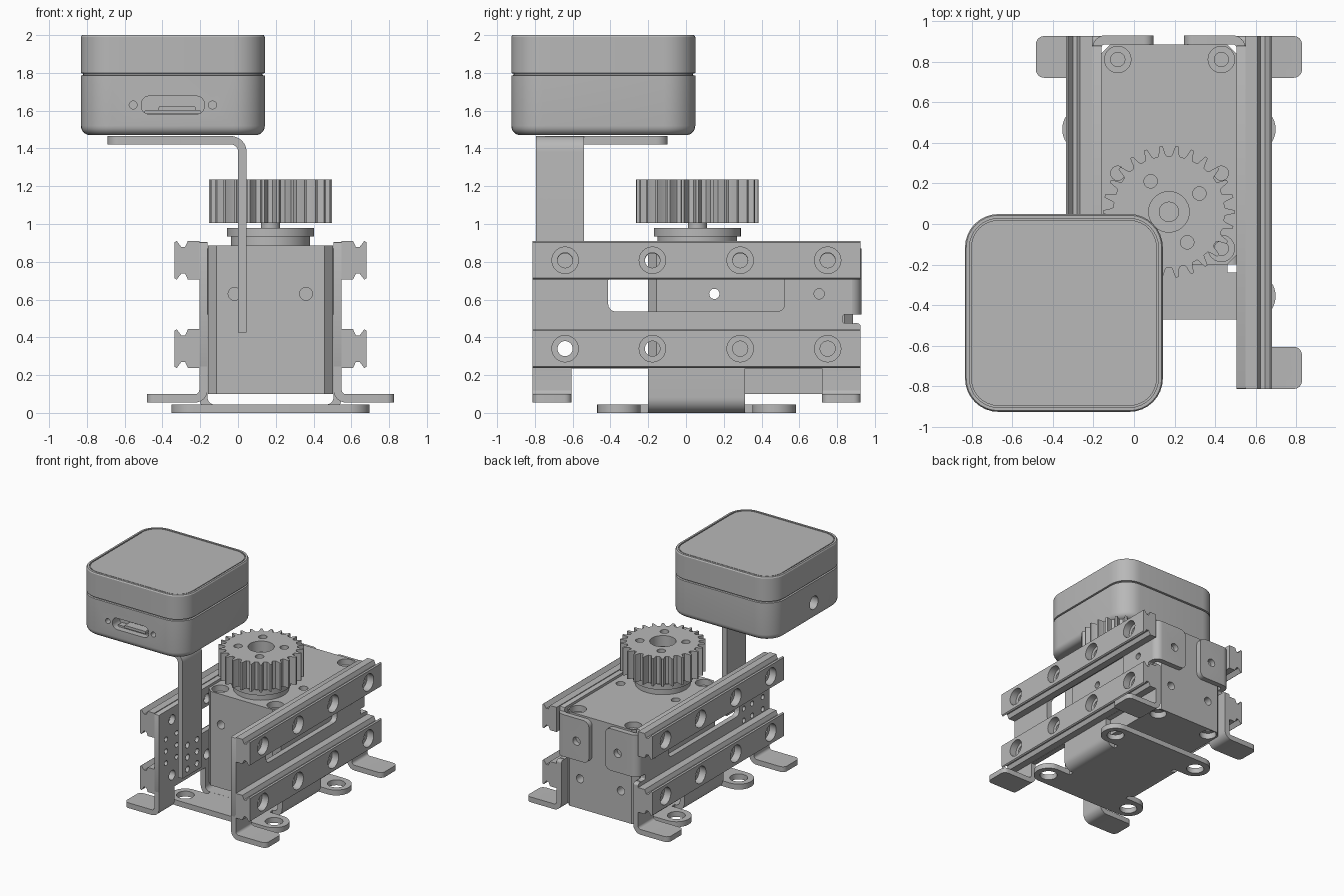
import bpy, bmesh
from math import pi, cos, sin, tan
from mathutils import Matrix, Vector

cube = bpy.data.objects.get("Cube")
if cube:
    bpy.data.objects.remove(cube)

grey = bpy.data.materials.new("plain grey")
grey.use_nodes = True
grey.diffuse_color = (0.48, 0.48, 0.48, 1)
grey.node_tree.nodes["Principled BSDF"].inputs["Base Color"].default_value = (0.48, 0.48, 0.48, 1)

CX = 0.172          # symmetry plane of the side frames
AXIS = {"X": Matrix.Rotation(pi / 2, 4, "Y"), "Y": Matrix.Rotation(-pi / 2, 4, "X"), "Z": Matrix()}


def finish(name, bm):
    bmesh.ops.recalc_face_normals(bm, faces=bm.faces)
    me = bpy.data.meshes.new(name)
    bm.to_mesh(me)
    bm.free()
    ob = bpy.data.objects.new(name, me)
    bpy.context.collection.objects.link(ob)
    me.materials.append(grey)
    return ob


def smooth(ob):
    bpy.ops.object.select_all(action="DESELECT")
    bpy.context.view_layer.objects.active = ob
    ob.select_set(True)
    bpy.ops.object.shade_smooth_by_angle(angle=0.5)
    return ob


def loft(bm, rings):
    """Closed skin through rings of equal length."""
    rows = [[bm.verts.new(p) for p in ring] for ring in rings]
    n = len(rows[0])
    for a, b in zip(rows, rows[1:]):
        for i in range(n):
            bm.faces.new((a[i], a[(i + 1) % n], b[(i + 1) % n], b[i]))
    bm.faces.new(rows[0])
    bm.faces.new(rows[-1])
    return rows


def prism(name, pts, axis, lo, hi):
    place = {"X": lambda p, d: (d, p[0], p[1]), "Y": lambda p, d: (p[0], d, p[1]),
             "Z": lambda p, d: (p[0], p[1], d)}[axis]
    bm = bmesh.new()
    loft(bm, [[place(p, d) for p in pts] for d in (lo, hi)])
    return finish(name, bm)


def round_rect(x0, x1, y0, y1, r, n=8):
    out = []
    for k, (cx, cy) in enumerate(((x1 - r, y1 - r), (x0 + r, y1 - r), (x0 + r, y0 + r), (x1 - r, y0 + r))):
        for i in range(n + 1):
            a = pi / 2 * (k + i / n)
            out.append((cx + r * cos(a), cy + r * sin(a)))
    return out


def turned(name, items, n=32):
    """Turned solids; each item is (position, axis, [(radius, distance), ...])."""
    bm = bmesh.new()
    for pos, axis, prof in items:
        m = Matrix.Translation(pos) @ AXIS[axis]
        loft(bm, [[m @ Vector((r * cos(2 * pi * i / n), r * sin(2 * pi * i / n), h)) for i in range(n)]
                  for r, h in prof])
    return finish(name, bm)


def hole(x, y, z, axis, r, depth):
    return ((x, y, z), axis, [(r, -depth), (r, depth)])


def cut(ob, *tools):
    for t in tools:
        mod = ob.modifiers.new("cut", "BOOLEAN")
        mod.operation, mod.solver, mod.object = "DIFFERENCE", "EXACT", t
        bpy.ops.object.select_all(action="DESELECT")
        bpy.context.view_layer.objects.active = ob
        ob.select_set(True)
        bpy.ops.object.modifier_apply(modifier=mod.name)
        bpy.data.objects.remove(t)
    return ob


def bent(name, path, r, t, axis, lo, hi, corner=0.0):
    """Folded sheet: centreline with rounded bends, optional rounded corners at its last end."""
    p = [Vector(q) for q in path]
    line = [(p[0], (p[1] - p[0]).normalized())]
    for a, b, c in zip(p, p[1:], p[2:]):
        d0, d1 = (b - a).normalized(), (c - b).normalized()
        turn = d0.angle_signed(d1) * -1
        k = r * tan(abs(turn) / 2)
        side = 1 if turn > 0 else -1
        centre = b - d0 * k + Vector((-d0.y, d0.x)) * r * side
        for i in range(9):
            rot = Matrix.Rotation(turn * i / 8, 2)
            line.append((centre + rot @ (b - d0 * k - centre), rot @ d0))
    line.append((p[-1], (p[-1] - p[-2]).normalized()))
    left = [q + Vector((-d.y, d.x)) * t / 2 for q, d in line]
    right = [q - Vector((-d.y, d.x)) * t / 2 for q, d in line]
    ob = prism(name, left + right[::-1], axis, lo, hi)
    if corner:
        n = len(left)
        bm = bmesh.new()
        bm.from_mesh(ob.data)
        ends = {n - 1, n}, {3 * n - 1, 3 * n}
        edges = [e for e in bm.edges if {v.index for v in e.verts} in ends]
        bmesh.ops.bevel(bm, geom=edges, offset=corner, segments=6, profile=0.5, affect="EDGES")
        bm.to_mesh(ob.data)
        bm.free()
    return smooth(ob)


# Motor body with chamfered upright edges and screw holes
body = prism("motor_body", round_rect(-0.16, 0.504, -0.2, 0.885, 0.045, 1), "Z", 0.1, 0.885)
screws = []
for x in (-0.08, 0.43):
    screws.append(hole(x, 0.25, 0.885, "Z", 0.035, 0.1))
    for y in (0.81, -0.12):
        for z, s in ((0.885, 1), (0.1, -1)):
            screws.append(((x, y, z), "Z", [(0.035, -0.14 * s), (0.035, -0.05 * s), (0.065, -0.05 * s), (0.065, 0.05 * s)]))
for x in (-0.018, 0.36):
    screws += [hole(x, -0.2, 0.63, "Y", 0.034, 0.08), hole(x, 0.885, 0.35, "Y", 0.034, 0.08)]
screws.append(hole(CX, 0.15, 0.63, "X", 0.027, 1))
smooth(cut(body, turned("screw_cutter", screws)))

# Output hub, shaft and spur gear
GX, GY = 0.172, 0.06
smooth(turned("hub", [((GX, GY, 0), "Z", [(0.21, 0.87), (0.21, 0.935), (0.23, 0.935), (0.23, 0.98)])], 64))
smooth(turned("shaft", [((GX, GY, 0), "Z", [(0.05, 0.97), (0.05, 1.17)])]))
teeth = 26
outline = []
for i in range(teeth):
    for f, r in ((-0.32, 0.275), (-0.24, 0.285), (-0.14, 0.312), (-0.09, 0.325),
                 (0.09, 0.325), (0.14, 0.312), (0.24, 0.285), (0.32, 0.275)):
        a = 2 * pi * (i + f) / teeth
        outline.append((GX + r * cos(a), GY + r * sin(a)))
gear = prism("gear", outline, "Z", 1.005, 1.235)
bores = [hole(GX, GY, 1.1, "Z", 0.1, 0.3)]
for k in range(4):
    a = pi * (0.672 - k / 2)
    bores.append(hole(GX + 0.175 * cos(a), GY + 0.175 * sin(a), 1.1, "Z", 0.033, 0.3))
smooth(cut(gear, turned("bore_cutter", bores)))

# Side frames, guide rails, feet and rear tabs on both sides
BACK, FRONT = 0.925, -0.812
RAIL_Y = (-0.64, -0.178, 0.287, 0.75)
for s, side in ((1, "left"), (-1, "right")):
    X = lambda u: CX + s * u
    plate = prism(side + "_side_plate", round_rect(FRONT, BACK - 0.045, 0.235, 0.905, 0.01, 2), "X", X(0.333), X(0.377))
    bores = [hole(X(0.355), y, z, "X", 0.04, 0.1) for y in RAIL_Y for z in (0.34, 0.805)]
    bores.append(hole(X(0.355), 0.705, 0.63, "X", 0.027, 0.1))
    if s < 0:
        bores += [hole(X(0.355), y, z, "X", 0.02, 0.1) for y in (-0.72, -0.58, -0.47) for z in (0.47, 0.57, 0.67)]
    window = prism("window_cutter", round_rect(-0.412, 0.522, 0.537, 0.74, 0.04), "X", X(0.25), X(0.45))
    notch = prism("notch_cutter", round_rect(0.83, 1.0, 0.475, 0.52, 0.01), "X", X(0.25), X(0.45))
    smooth(cut(plate, window, notch, turned("plate_cutter", bores)))
    # Rear edge below the tab
    prism(side + "_rear_edge", round_rect(0.87, BACK, 0.235, 0.475, 0.02), "X", X(0.333), X(0.377))

    tab = bent(side + "_rear_tab", [(X(0.355), 0.86), (X(0.355), 0.907), (X(0.075), 0.907)],
               0.042, 0.044, "Z", 0.52, 0.87, 0.05)
    smooth(cut(tab, turned("tab_cutter", [hole(X(0.19), 0.907, 0.68, "Y", 0.034, 0.1)])))

    for end, lo, hi in (("front", FRONT, -0.605), ("rear", 0.72, BACK)):
        bent(f"{side}_{end}_foot", [(X(0.355), 0.26), (X(0.355), 0.077), (X(0.655), 0.077)],
             0.045, 0.044, "Y", lo, hi, 0.04)

    for level, zc in (("lower", 0.34), ("upper", 0.808)):
        half = [(0.377, 0.103), (0.437, 0.103), (0.452, 0.07), (0.472, 0.07), (0.497, 0.103), (0.508, 0.095)]
        prof = [(X(u), zc + h) for u, h in half] + [(X(u), zc - h) for u, h in half[::-1]]
        rail = prism(f"{side}_{level}_rail", prof, "Y", FRONT, BACK)
        bores = [((X(0.508), y, zc), "X", [(0.04, -0.2 * s), (0.04, -0.06 * s), (0.07, -0.06 * s), (0.07, 0.05 * s)])
                 for y in RAIL_Y]
        smooth(cut(rail, turned("rail_cutter", bores)))

# Base cradle folded around the motor, with four mounting eyelets
bent("base_cradle", [(CX - 0.355, 0.25), (CX - 0.355, 0.022), (CX + 0.355, 0.022), (CX + 0.355, 0.25)],
     0.06, 0.044, "Y", -0.2, 0.312)
prism("base_web", round_rect(-0.115, 0.46, -0.46, 0.57, 0.01), "Z", 0.0, 0.0435)
for end, y in (("front", -0.355), ("rear", 0.467)):
    bar = prism(end + "_mounting_bar", round_rect(CX - 0.525, CX + 0.525, y - 0.115, y + 0.115, 0.113, 10), "Z", 0, 0.045)
    smooth(cut(bar, turned("eyelet_cutter", [hole(CX + s * 0.41, y, 0.02, "Z", 0.068, 0.1) for s in (-1, 1)])))

# Holder arm and tray carrying the camera box
post = bent("holder_post", [(0.023, 0.425), (0.023, 1.443), (-0.3, 1.443)], 0.06, 0.044, "Y", -0.795, -0.54)
cut(post, turned("post_cutter", [hole(0.023, y, z, "X", 0.024, 0.1) for y in (-0.73, -0.605) for z in (0.48, 0.58, 0.68)]))
smooth(post)
smooth(prism("holder_tray", round_rect(-0.69, -0.03, -0.79, -0.097, 0.06), "Z", 1.421, 1.465))

# Camera box: rounded square shell with a seam, a soft lower edge and a rim on top
layers = [(0.05 - 0.05 * sin(a), 1.52 - 0.05 * cos(a)) for a in (i * pi / 12 for i in range(7))]
layers += [(0, 1.785), (0.012, 1.788), (0.012, 1.796), (0, 1.799), (0, 1.99), (0.006, 2.0),
           (0.022, 2.0), (0.022, 1.99), (0.03, 1.99), (0.03, 1.998)]
bm = bmesh.new()
loft(bm, [[(x, y, z) for x, y in round_rect(-0.832 + d, 0.142 - d, -0.925 + d, 0.049 - d, 0.165 - d)] for d, z in layers])
box = finish("camera_box", bm)
port = prism("port_cutter", round_rect(-0.512, -0.178, 1.582, 1.677, 0.042), "Y", -1.0, -0.83)
side_holes = [hole(x, -0.925, 1.63, "Y", 0.021, 0.05) for x in (-0.555, -0.135)]
side_holes.append(hole(-0.832, -0.5, 1.61, "X", 0.055, 0.1))
smooth(cut(box, port, turned("socket_cutter", side_holes)))
prism("port_tongue", round_rect(-0.42, -0.225, 1.6, 1.622, 0.005, 2), "Y", -0.9, -0.82)
prism("port_base", round_rect(-0.495, -0.195, 1.585, 1.6, 0.005, 2), "Y", -0.88, -0.82)
